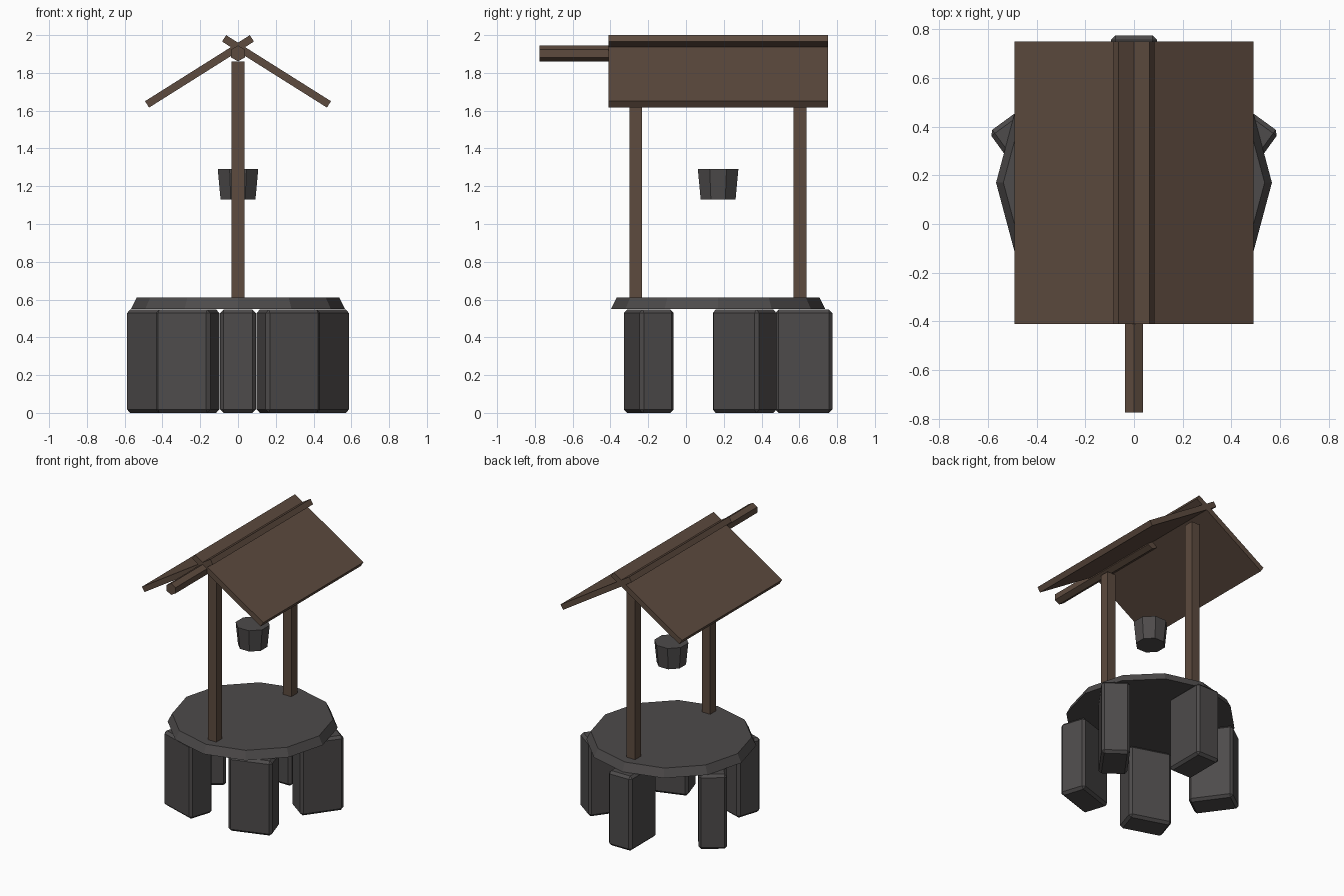
import bpy, bmesh, math
from mathutils import Matrix, Vector

if "Cube" in bpy.data.objects:
    bpy.data.objects.remove(bpy.data.objects["Cube"])

CY = 0.17  # y of the well's axis


def material(name, rgb):
    m = bpy.data.materials.new(name)
    m.diffuse_color = (*rgb, 1)
    m.use_nodes = True
    m.node_tree.nodes["Principled BSDF"].inputs["Base Color"].default_value = m.diffuse_color
    return m


WOOD = material("brown wood", (0.110, 0.070, 0.049))
STONE = material("dark grey stone", (0.075, 0.070, 0.070))


def finish(name, bm, mat, matrix):
    me = bpy.data.meshes.new(name)
    bm.to_mesh(me)
    bm.free()
    me.materials.append(mat)
    ob = bpy.data.objects.new(name, me)
    ob.matrix_world = matrix
    bpy.context.collection.objects.link(ob)
    return ob


def box(name, size, loc, mat, rot=(0, 'Z'), bevel=0):
    bm = bmesh.new()
    bmesh.ops.create_cube(bm, size=1)
    bmesh.ops.scale(bm, vec=Vector(size), verts=bm.verts)
    if bevel:
        bmesh.ops.bevel(bm, geom=list(bm.edges), offset=bevel, segments=1,
                        affect='EDGES', profile=0.5)
    m = Matrix.Translation(loc) @ Matrix.Rotation(rot[0], 4, rot[1])
    return finish(name, bm, mat, m)


def cone(name, sides, r_low, r_high, depth, loc, mat, turn=0, tilt=0):
    bm = bmesh.new()
    bmesh.ops.create_cone(bm, cap_ends=True, segments=sides,
                          radius1=r_low, radius2=r_high, depth=depth)
    # measure corners from +x, then apply the wanted turn
    v = max(bm.verts, key=lambda w: w.co.x + 1e-3 * w.co.y)
    a = turn - math.atan2(v.co.y, v.co.x)
    m = (Matrix.Translation(loc) @ Matrix.Rotation(tilt, 4, 'X')
         @ Matrix.Rotation(a, 4, 'Z'))
    return finish(name, bm, mat, m)


# ring of five standing stones; each turns half as fast as its position
for k in range(5):
    p = math.radians(90 - 72 * k)
    box(f"base_stone_{k + 1}", (0.303, 0.19, 0.547),
        (0.4535 * math.cos(p), CY + 0.4535 * math.sin(p), 0.2735), STONE,
        (math.radians(90 - 36 * k), 'Z'), bevel=0.018)

# twelve-sided slab on the stones
cone("stone_slab", 12, 0.567, 0.537, 0.06, (0, CY, 0.58), STONE)

# two posts
for name, y in (("front_post", -0.266), ("back_post", 0.604)):
    box(name, (0.068, 0.068, 1.27), (0, y, 1.225), WOOD)

# six-sided winding axle, sticking out at the front
y0, y1 = -0.775, 0.19
cone("axle", 6, 0.042, 0.042, y1 - y0, (0, (y0 + y1) / 2, 1.903), WOOD,
     turn=math.pi / 2, tilt=math.pi / 2)

# two crossing roof boards
for name, s in (("right_roof", 1), ("left_roof", -1)):
    box(name, (0.656, 1.161, 0.04), (s * 0.204, CY, 1.808), WOOD,
        (s * math.radians(32.2), 'Y'))

# hanging bucket, closed on top
cone("bucket", 8, 0.100, 0.116, 0.16, (0, CY, 1.21), STONE, turn=math.pi / 8)
